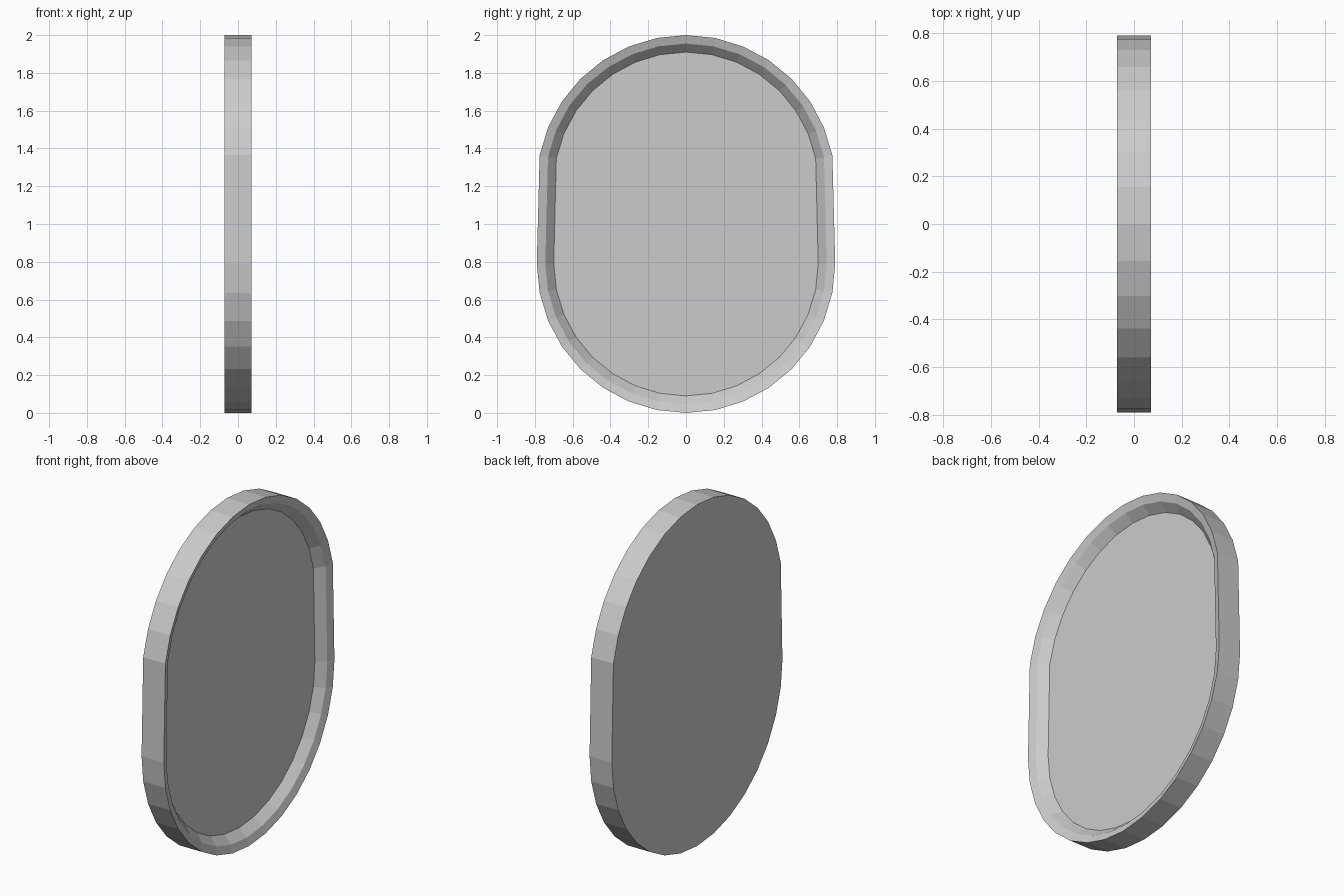
import bpy, bmesh
from math import sin, cos, pi

if "Cube" in bpy.data.objects:
    bpy.data.objects.remove(bpy.data.objects["Cube"])

SIDES = 32
HALF = 0.072      # half thickness
R = 0.79          # outer radius of both round ends
UPPER = 2 - R     # centre height of the upper arc


def ring(bm, radius, x):
    """Stadium-like outline: a circle whose upper half is lifted."""
    verts = []
    for i in range(SIDES):
        a = 2 * pi * i / SIDES
        centre = UPPER if sin(a) > 0.01 else R
        verts.append(bm.verts.new((x, radius * cos(a), centre + radius * sin(a))))
    return verts


def make_object(name, bm):
    bmesh.ops.recalc_face_normals(bm, faces=bm.faces)
    mesh = bpy.data.meshes.new(name)
    bm.to_mesh(mesh)
    bm.free()
    obj = bpy.data.objects.new(name, mesh)
    bpy.context.collection.objects.link(obj)
    return obj


# Dished oval plate: flat back, outer wall, shallow lip, steep lip, sunken panel
bm = bmesh.new()
profile = [(R, -HALF), (R, HALF), (0.745, HALF - 0.015), (0.70, HALF - 0.064)]
rings = [ring(bm, r, x) for r, x in profile]
for a, b in zip(rings, rings[1:]):
    for i in range(SIDES):
        j = (i + 1) % SIDES
        bm.faces.new((a[i], a[j], b[j], b[i]))
bm.faces.new(rings[0])
bm.faces.new(rings[-1])
make_object("oval_dished_plate", bm)
